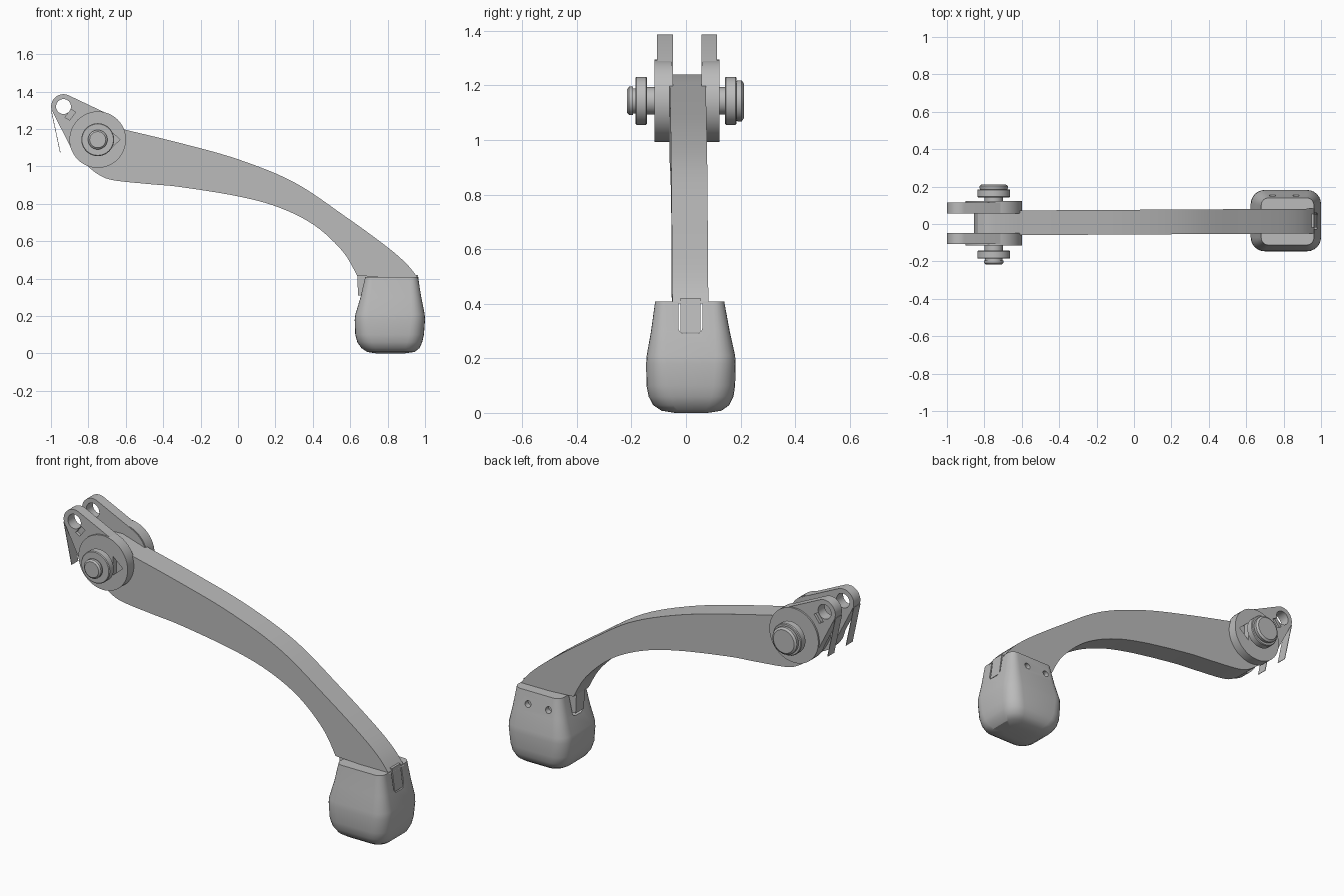
import bpy, bmesh, math
from mathutils import Vector

cube = bpy.data.objects.get("Cube")
if cube:
    bpy.data.objects.remove(cube, do_unlink=True)

grey = bpy.data.materials.new("cast grey")
grey.use_nodes = True
colour = (0.5, 0.5, 0.5, 1)
grey.diffuse_color = colour
grey.node_tree.nodes["Principled BSDF"].inputs["Base Color"].default_value = colour

PIN = (-0.75, 1.143)
EYE = (-0.933, 1.32)


def finish(bm, name):
    bmesh.ops.recalc_face_normals(bm, faces=bm.faces)
    mesh = bpy.data.meshes.new(name)
    bm.to_mesh(mesh)
    bm.free()
    mesh.materials.append(grey)
    ob = bpy.data.objects.new(name, mesh)
    bpy.context.collection.objects.link(ob)
    return ob


def loft(rings, name):
    """Skin closed rings of equal length and cap both ends."""
    bm = bmesh.new()
    rows = [[bm.verts.new(p) for p in ring] for ring in rings]
    n = len(rows[0])
    for a, b in zip(rows, rows[1:]):
        for i in range(n):
            j = (i + 1) % n
            bm.faces.new((a[i], a[j], b[j], b[i]))
    bm.faces.new(rows[0])
    bm.faces.new(rows[-1])
    return finish(bm, name)


def slab(outline, y0, y1, name):
    """Side outline in x and z, extruded along y."""
    return loft([[(x, y, z) for x, z in outline] for y in (y0, y1)], name)


def arc(centre, r, start, end, n):
    angles = [math.radians(start + (end - start) * i / n) for i in range(n + 1)]
    return [(centre[0] + r * math.cos(a), centre[1] + r * math.sin(a)) for a in angles]


def circle(centre, r, n=40):
    return arc(centre, r, 0, 360, n)[:-1]


def turned(steps, name):
    """Stepped round part on the pin axis from (y, radius) pairs."""
    return loft([[(x, y, z) for x, z in circle(PIN, r)] for y, r in steps], name)


def cut(ob, cutters):
    for c in cutters:
        m = ob.modifiers.new("cut", "BOOLEAN")
        m.operation, m.solver, m.object = "DIFFERENCE", "EXACT", c
    bpy.context.view_layer.update()
    ev = ob.evaluated_get(bpy.context.evaluated_depsgraph_get())
    mesh = bpy.data.meshes.new_from_object(ev)
    ob.modifiers.clear()
    ob.data = mesh


def spline(pts, steps=6):
    """Smooth path through the points."""
    p = [Vector(q) for q in [pts[0], *pts, pts[-1]]]
    out = []
    for a, b, c, d in zip(p, p[1:], p[2:], p[3:]):
        for i in range(steps):
            t = i / steps
            out.append(0.5 * (2 * b + (c - a) * t + (2 * a - 5 * b + 4 * c - d) * t * t
                              + (3 * b - a - 3 * c + d) * t ** 3))
    return [tuple(v) for v in out] + [tuple(pts[-1])]


# Curved arm, drifting slightly to the back along its length
top = spline([(-0.62, 1.2), (-0.31, 1.125), (0, 1.038), (0.3, 0.915), (0.57, 0.735),
              (0.79, 0.575), (0.9, 0.48), (0.965, 0.4)])
under = spline([(0.637, 0.415), (0.56, 0.545), (0.41, 0.684), (0.22, 0.78), (0, 0.84),
                (-0.31, 0.89), (-0.47, 0.905), (-0.66, 0.925), (-0.74, 0.953),
                (-0.81, 1.01), (-0.855, 1.09)])
knuckle = [(-0.855, 1.17), (-0.835, 1.215), (-0.8, 1.238), (-0.75, 1.24)]
arm = slab(top + under + knuckle, -0.066, 0.066, "arm")
for v in arm.data.vertices:
    v.co.y += 0.01 + 0.006 * v.co.x

# Tongue that drops from the arm into the foot
tongue = slab([(0.637, 0.43), (0.642, 0.31), (0.979, 0.295), (0.962, 0.42)],
              -0.02, 0.053, "tongue")

# Foot: stacked rounded rectangles (z, x0, x1, y0, y1, corner radius)
sections = [(0.0, 0.74, 0.89, -0.04, 0.08, 0.04), (0.008, 0.69, 0.945, -0.09, 0.13, 0.06),
            (0.028, 0.66, 0.97, -0.12, 0.158, 0.075), (0.06, 0.638, 0.985, -0.137, 0.174, 0.08),
            (0.1, 0.627, 0.994, -0.145, 0.18, 0.08), (0.18, 0.624, 1.0, -0.146, 0.182, 0.075),
            (0.21, 0.628, 0.998, -0.144, 0.18, 0.07), (0.3, 0.655, 0.98, -0.128, 0.16, 0.055),
            (0.408, 0.68, 0.962, -0.113, 0.14, 0.04)]


def rounded(z, x0, x1, y0, y1, r):
    corners = [(x1 - r, y1 - r), (x0 + r, y1 - r), (x0 + r, y0 + r), (x1 - r, y0 + r)]
    return [(x, y, z) for k, c in enumerate(corners)
            for x, y in arc(c, r, 90 * k, 90 * k + 90, 6)]


foot = loft([rounded(*s) for s in sections], "foot")

# U-shaped slot across the foot, and two blind screw holes in its back
u = [(0.06, 0.5)] + [(y, z) for y, z in arc((0.037, 0.313), 0.023, 0, -90, 5)]
u += arc((-0.005, 0.313), 0.023, 270, 180, 5) + [(-0.028, 0.5)]
slot = loft([[(x, y, z) for y, z in u] for x in (0.55, 1.1)], "slot_cutter")
holes = [slab(circle((x, 0.34), 0.018, 16), 0.125, 0.25, "screw_cutter")
         for x in (0.74, 0.866)]
cut(foot, [slot] + holes)

# Teardrop lug outline wrapping the eye and the pin
lug = arc(EYE, 0.066, 67, 197, 16) + arc(PIN, 0.148, 200, 420, 28)
eye_cut = slab(circle(EYE, 0.04, 32), -0.4, 0.4, "eye_cutter")
helpers = [slot, eye_cut] + holes

for side, sign, shift in (("front", -1, 0.004), ("back", 1, 0.004)):
    def at(d):
        return sign * d + shift

    # Raised disc on each lug with a wedge recess, and a small recess by the eye
    wedge = slab([(-0.69, 1.09), (-0.63, 1.143), (-0.69, 1.196)], at(0.085), at(0.3),
                 "wedge_cutter")
    notch = slab([(-0.925, 1.262), (-0.9, 1.247), (-0.868, 1.29), (-0.893, 1.305)],
                 at(0.095), at(0.3), "notch_cutter")
    plate = slab(lug, at(0.052), at(0.11), side + "_lug")
    cut(plate, [eye_cut, wedge, notch])
    boss = slab(circle(PIN, 0.151, 48), at(0.056), at(0.119), side + "_boss")
    cut(boss, [wedge])
    helpers += [wedge, notch]

    # Thin strip hanging from the lug tip
    slab([(-1.0, 1.3), (-0.997, 1.3), (-0.949, 1.075), (-0.952, 1.075)],
         at(0.052), at(0.11), side + "_strip")

# Pivot pin with a retaining collar and a head at each end
turned([(-0.15, 0.05), (0.15, 0.05)], "pivot_pin")
for name, sign in (("front_collar", -1), ("back_collar", 1)):
    turned([(sign * 0.143, 0.084), (sign * 0.147, 0.088),
            (sign * 0.181, 0.088), (sign * 0.185, 0.084)], name)
turned([(-0.18, 0.046), (-0.194, 0.046), (-0.194, 0.052), (-0.208, 0.052),
        (-0.216, 0.043)], "front_pin_head")
turned([(0.18, 0.07), (0.19, 0.075), (0.204, 0.075), (0.212, 0.064)], "back_pin_head")

for h in helpers:
    bpy.data.objects.remove(h, do_unlink=True)

# Smooth the rounded surfaces, keeping hard edges
for ob in bpy.context.scene.objects:
    ob.select_set(ob.type == "MESH")
bpy.context.view_layer.objects.active = arm
bpy.ops.object.shade_smooth_by_angle(angle=math.radians(28))
